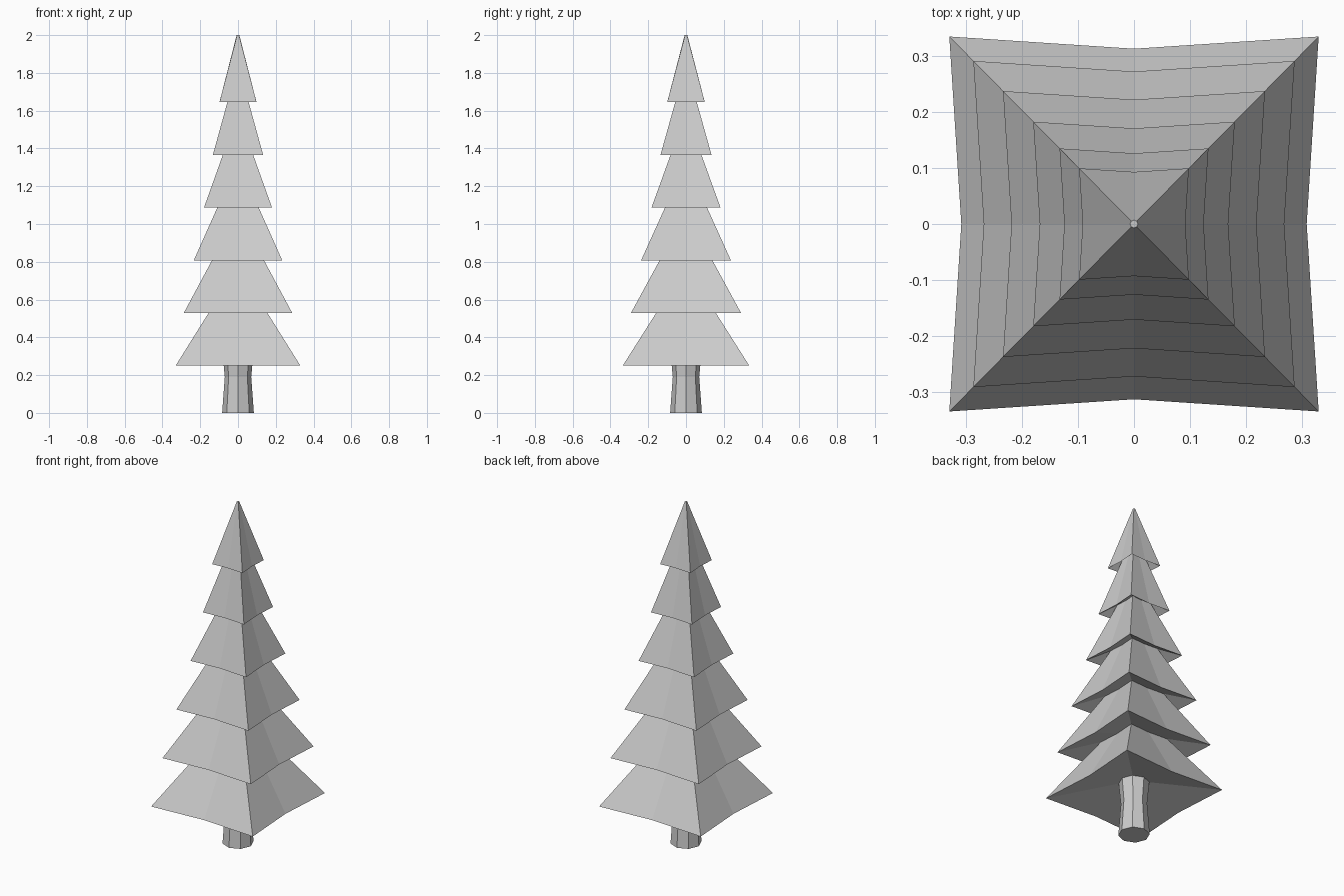
import bpy, bmesh
from math import cos, sin, pi, sqrt

cube = bpy.data.objects.get("Cube")
if cube:
    bpy.data.objects.remove(cube, do_unlink=True)

SIDES = 8
GREY = (0.6, 0.6, 0.6, 1)

mat = bpy.data.materials.new("light grey")
mat.use_nodes = True
mat.diffuse_color = GREY
mat.node_tree.nodes["Principled BSDF"].inputs["Base Color"].default_value = GREY


def round_ring(radius, z):
    """Regular eight-sided ring."""
    return [(radius * cos(i * pi / 4), radius * sin(i * pi / 4), z) for i in range(SIDES)]


def star_ring(half, z):
    """Square ring whose side midpoints are pulled inward."""
    ring = []
    for i in range(SIDES):
        r = half * (sqrt(2) if i % 2 else 0.935)
        ring.append((r * cos(i * pi / 4), 1.015 * r * sin(i * pi / 4), z))
    return ring


def loft(name, rings):
    """Skin a stack of rings and cap both ends."""
    bm = bmesh.new()
    loops = [[bm.verts.new(p) for p in ring] for ring in rings]
    for low, high in zip(loops, loops[1:]):
        for i in range(SIDES):
            j = (i + 1) % SIDES
            bm.faces.new((low[i], low[j], high[j], high[i]))
    bm.faces.new(loops[0][::-1])
    bm.faces.new(loops[-1])
    bmesh.ops.recalc_face_normals(bm, faces=bm.faces)
    mesh = bpy.data.meshes.new(name)
    bm.to_mesh(mesh)
    bm.free()
    mesh.materials.append(mat)
    obj = bpy.data.objects.new(name, mesh)
    bpy.context.collection.objects.link(obj)
    return obj


# Trunk: waisted eight-sided post
loft("trunk", [round_ring(0.084, 0), round_ring(0.07, 0.19), round_ring(0.083, 0.33)])

# Foliage: overhanging tiers, each with a raised hollow underside
tiers = [(0.33, 0.625), (0.287, 0.536), (0.234, 0.446), (0.18, 0.357), (0.133, 0.275), (0.098, 0)]
STEP, LIFT = 0.279, 0.05
rings = [round_ring(0.075, 0.32)]
for n, (half, taper) in enumerate(tiers):
    z = 0.25 + n * STEP
    rings.append(star_ring(half, z))
    if taper:
        rings.append(star_ring(half - taper * (STEP + LIFT), z + STEP + LIFT))
rings.append(round_ring(0.007, 2))
loft("foliage", rings)
